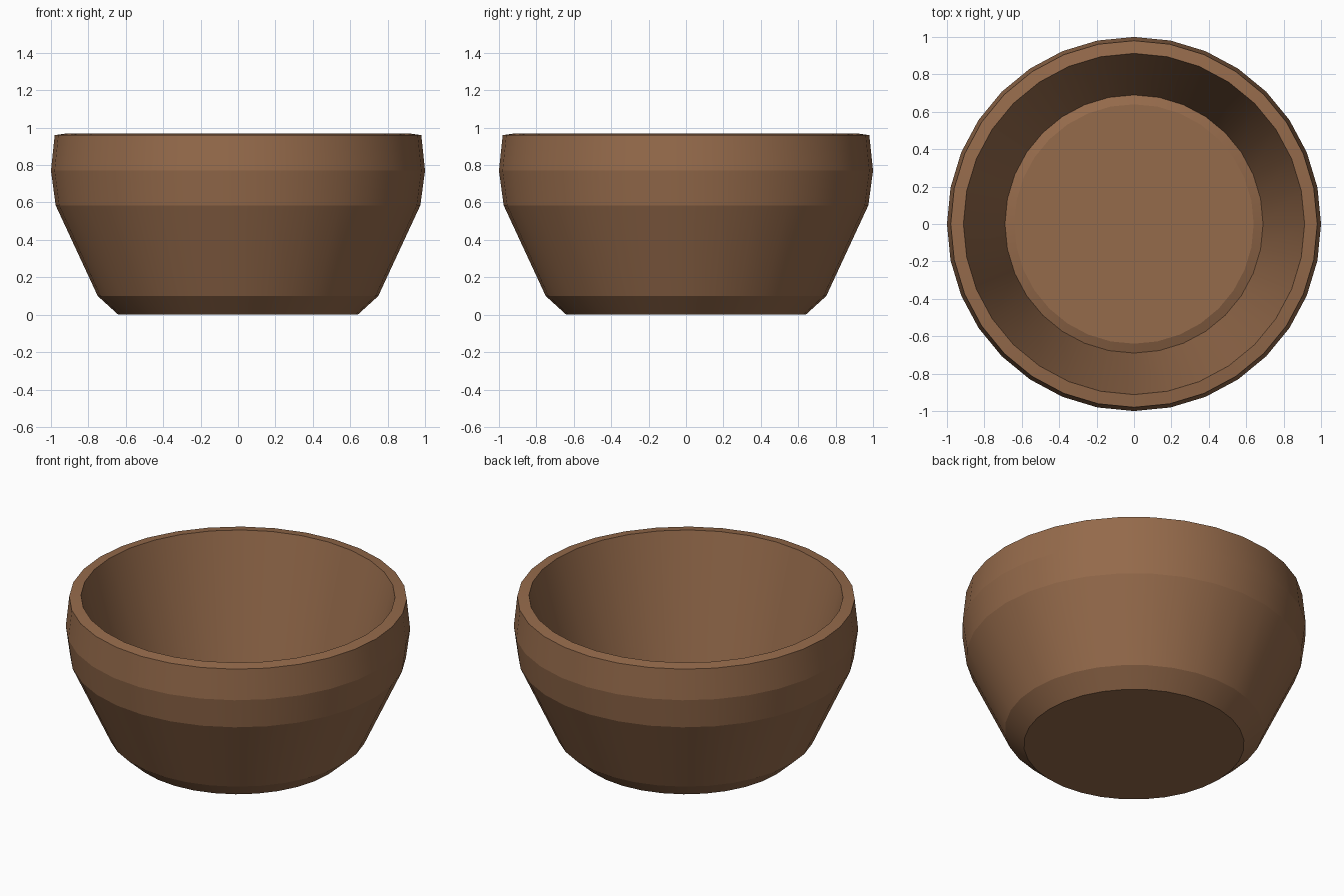
import bpy, bmesh, math

if "Cube" in bpy.data.objects:
    bpy.data.objects.remove(bpy.data.objects["Cube"])

SIDES = 32
# Profile (radius, height): outer base, outer wall, rim, inner wall, raised floor
PROFILE = [(0.64, 0.0), (0.75, 0.10), (0.975, 0.585), (1.0, 0.77), (0.98, 0.96),
           (0.912, 0.97), (0.69, 0.12), (0.64, 0.14)]

bm = bmesh.new()
rings = [[bm.verts.new((r * math.sin(2 * math.pi * i / SIDES),
                        r * math.cos(2 * math.pi * i / SIDES), z))
          for i in range(SIDES)] for r, z in PROFILE]
for a, b in zip(rings, rings[1:]):
    for i in range(SIDES):
        j = (i + 1) % SIDES
        bm.faces.new((a[i], a[j], b[j], b[i]))

# Underside and inner floor
bm.faces.new(rings[0])
bm.faces.new(rings[-1])
bmesh.ops.recalc_face_normals(bm, faces=bm.faces[:])

mesh = bpy.data.meshes.new("bowl")
bm.to_mesh(mesh)
bm.free()
bowl = bpy.data.objects.new("bowl", mesh)
bpy.context.collection.objects.link(bowl)

# Brown clay
mat = bpy.data.materials.new("brown_clay")
mat.diffuse_color = (0.30, 0.145, 0.07, 1)
mat.use_nodes = True
mat.node_tree.nodes["Principled BSDF"].inputs["Base Color"].default_value = mat.diffuse_color
mesh.materials.append(mat)

# Smooth around the bowl, crisp between the horizontal bands
bpy.context.view_layer.objects.active = bowl
bowl.select_set(True)
bpy.ops.object.shade_smooth_by_angle(angle=math.radians(12.5))
